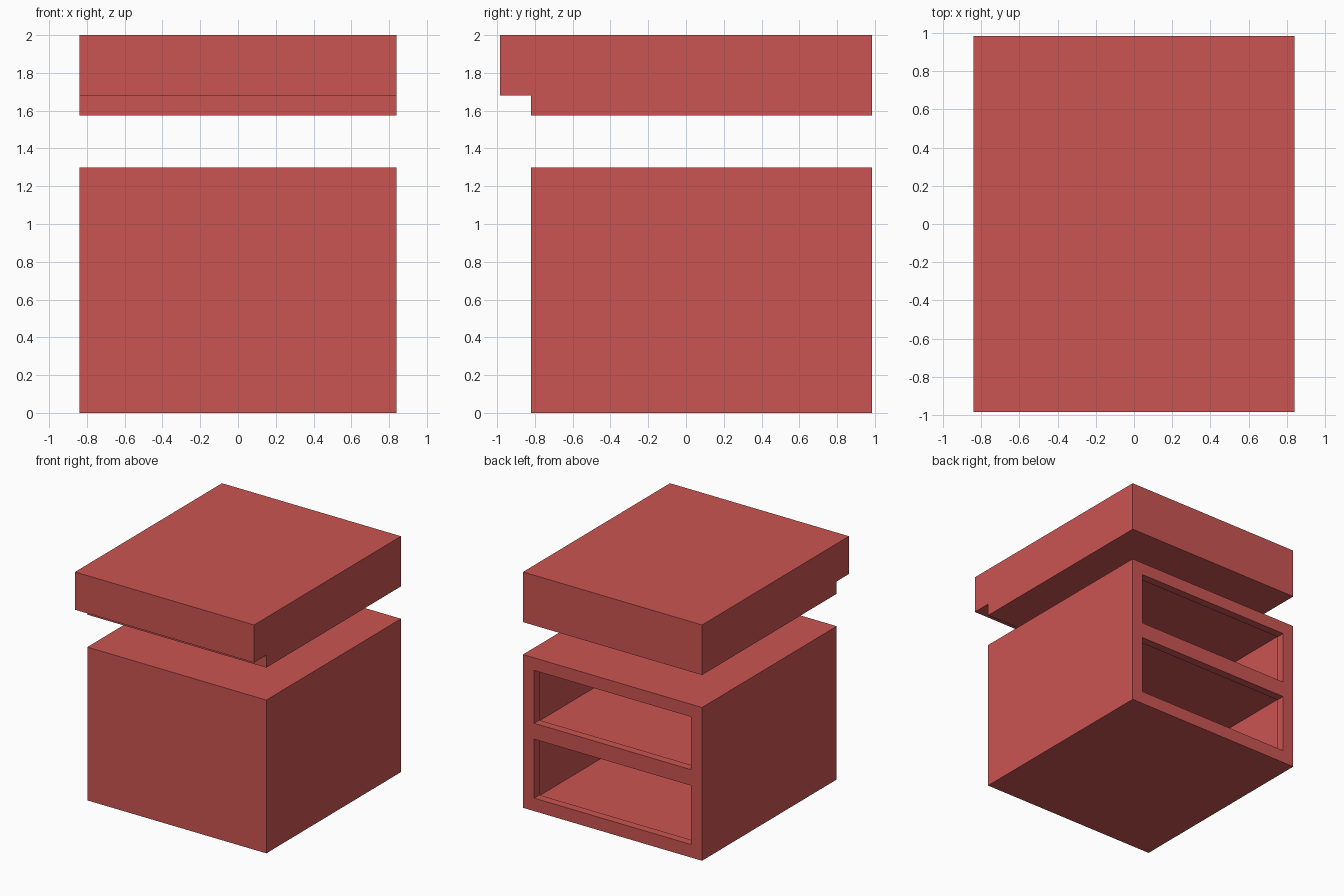
import bpy

if "Cube" in bpy.data.objects:
    bpy.data.objects.remove(bpy.data.objects["Cube"])

red = bpy.data.materials.new("red")
red.diffuse_color = (0.60, 0.09, 0.085, 1)
red.use_nodes = True
red.node_tree.nodes["Principled BSDF"].inputs["Base Color"].default_value = red.diffuse_color


def finish(name, verts, faces):
    mesh = bpy.data.meshes.new(name)
    mesh.from_pydata(verts, [], faces)
    mesh.materials.append(red)
    obj = bpy.data.objects.new(name, mesh)
    bpy.context.collection.objects.link(obj)
    return obj


def extrude_profile(name, yz, half_width):
    """Closed side outline (y, z) extruded across x."""
    n = len(yz)
    verts = [(x, y, z) for x in (-half_width, half_width) for y, z in yz]
    faces = [tuple(reversed(range(n))), tuple(range(n, 2 * n))]
    faces += [(i, (i + 1) % n, n + (i + 1) % n, n + i) for i in range(n)]
    return finish(name, verts, faces)


def box(name, half_width, y0, y1, z0, z1):
    return extrude_profile(name, [(y0, z0), (y1, z0), (y1, z1), (y0, z1)], half_width)


def carve(target, cutter):
    mod = target.modifiers.new("carve", 'BOOLEAN')
    mod.operation = 'DIFFERENCE'
    mod.solver = 'EXACT'
    mod.object = cutter
    bpy.context.view_layer.objects.active = target
    bpy.ops.object.modifier_apply(modifier=mod.name)
    bpy.data.objects.remove(cutter)


W, FRONT, BACK = 0.84, -0.82, 0.985

# Cabinet body with two stacked compartments open at the back
body = box("cabinet_body", W, FRONT, BACK, 0, 1.30)
lip, grow = 0.07, 0.035
for z0, z1 in ((0.11, 0.61), (0.745, 1.193)):
    # wider chamber behind the opening, then the narrower framed mouth
    carve(body, box("chamber_cutter", 0.735 + grow, FRONT + 0.08, BACK - lip,
                    z0 - grow, z1 + grow))
    carve(body, box("mouth_cutter", 0.735, 0.5, BACK + 0.1, z0, z1))

# Floating top slab with an overhanging front edge
extrude_profile("top_slab", [(-0.985, 1.68), (FRONT, 1.68), (FRONT, 1.575),
                             (BACK, 1.575), (BACK, 2.0), (-0.985, 2.0)], W)
